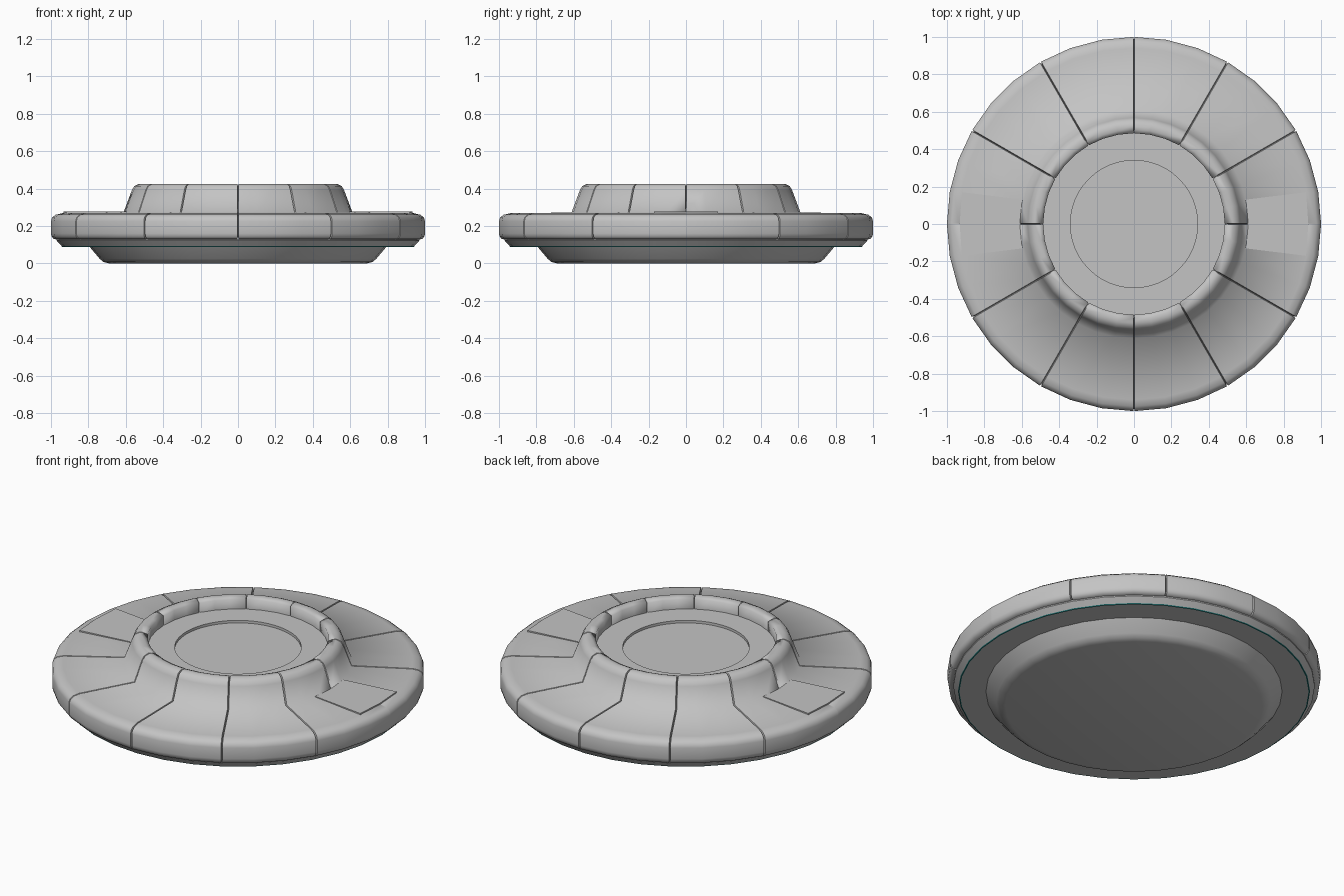
import bpy
import bmesh
from math import cos, sin, pi, radians, hypot

cube = bpy.data.objects.get("Cube")
if cube:
    bpy.data.objects.remove(cube, do_unlink=True)


def make_material(name, color):
    mat = bpy.data.materials.new(name)
    mat.use_nodes = True
    mat.diffuse_color = color
    mat.node_tree.nodes["Principled BSDF"].inputs["Base Color"].default_value = color
    return mat


GREY = make_material("plain grey", (0.55, 0.55, 0.55, 1))
TEAL = make_material("dark teal", (0.02, 0.2, 0.2, 1))

SECTORS = 12
STEP = 2 * pi / SECTORS
SEAM_HALF_WIDTH = 0.004
SEAM_DEPTH = 0.015


def finish(name, bm, mat, sharp=73):
    """Turn a bmesh into an object with smooth faces and sharp creases."""
    bmesh.ops.remove_doubles(bm, verts=bm.verts, dist=0.0001)
    for face in bm.faces:
        face.smooth = True
    for edge in bm.edges:
        edge.smooth = edge.calc_face_angle(0) < radians(sharp)
    mesh = bpy.data.meshes.new(name)
    bm.to_mesh(mesh)
    bm.free()
    mesh.materials.append(mat)
    obj = bpy.data.objects.new(name, mesh)
    bpy.context.collection.objects.link(obj)
    return obj


def bridge(bm, columns):
    """Join neighbouring profile columns all the way around."""
    for i, a in enumerate(columns):
        b = columns[(i + 1) % len(columns)]
        for p in range(len(a) - 1):
            bm.faces.new((a[p], b[p], b[p + 1], a[p + 1]))


def lathe(name, profile, mat, sides=36, sharp=40):
    bm = bmesh.new()
    angles = [2 * pi * i / sides for i in range(sides)]
    bridge(bm, [[bm.verts.new((r * cos(a), r * sin(a), z)) for r, z in profile]
                for a in angles])
    return finish(name, bm, mat, sharp)


def inset_profile(profile, depth):
    """Push each profile point inward along its normal."""
    result = []
    for i, (r, z) in enumerate(profile):
        r0, z0 = profile[max(i - 1, 0)]
        r1, z1 = profile[min(i + 1, len(profile) - 1)]
        length = hypot(r1 - r0, z1 - z0)
        result.append((r - (z1 - z0) / length * depth,
                       z + (r1 - r0) / length * depth))
    return result


def panelled_lathe(name, profile, mat):
    """Turned shell divided into equal panels by narrow grooves."""
    bm = bmesh.new()
    deep = inset_profile(profile, SEAM_DEPTH)
    columns = []
    for k in range(SECTORS):
        base = k * STEP
        under_plate = k % (SECTORS // 2) == 0
        for side in (-1, 0, 1):
            column = []
            for (r, z), (dr, dz) in zip(profile, deep):
                a = base + side * SEAM_HALF_WIDTH / r
                if side == 0 and not (under_plate and r > 0.7):
                    r, z = dr, dz
                column.append(bm.verts.new((r * cos(a), r * sin(a), z)))
            columns.append(column)
        for part in (1, 2):
            a = base + STEP * part / 3
            columns.append([bm.verts.new((r * cos(a), r * sin(a), z))
                            for r, z in profile])
    bridge(bm, columns)
    return finish(name, bm, mat)


# Outer rim, sloping collar and inner wall
panelled_lathe("panelled_shell", [
    (0.965, 0.128), (0.985, 0.13), (0.997, 0.145), (1.0, 0.16), (1.0, 0.225),
    (0.994, 0.245), (0.975, 0.26), (0.94, 0.268), (0.612, 0.272),
    (0.568, 0.39), (0.555, 0.413), (0.53, 0.425), (0.505, 0.424),
    (0.485, 0.415), (0.485, 0.35)], GREY)

# Sunken floor with a shallow round recess
lathe("floor", [(0.49, 0.358), (0.34, 0.358), (0.34, 0.343), (0, 0.343)], GREY, 48)

# Underside plate and foot
lathe("underside", [
    (0, 0), (0.69, 0), (0.72, 0.008), (0.74, 0.025), (0.795, 0.09),
    (0.94, 0.09), (0.97, 0.122), (0.97, 0.13)], GREY)

# Thin line around the lower edge
lathe("lower_trim", [(0.937, 0.0885), (0.942, 0.0885), (0.945, 0.093)], TEAL)

# Flat plates on both sides of the rim
for name, direction in (("left_plate", 1), ("right_plate", -1)):
    bm = bmesh.new()
    outline = [(0.595, -0.13), (0.92, -0.17), (0.932, 0), (0.92, 0.17), (0.595, 0.13)]
    face = bm.faces.new([bm.verts.new((x * direction, y * direction, 0.267))
                         for x, y in outline])
    top = bmesh.ops.extrude_face_region(bm, geom=[face])["geom"]
    bmesh.ops.translate(bm, vec=(0, 0, 0.009),
                        verts=[v for v in top if isinstance(v, bmesh.types.BMVert)])
    bmesh.ops.recalc_face_normals(bm, faces=bm.faces)
    finish(name, bm, GREY, 30)
